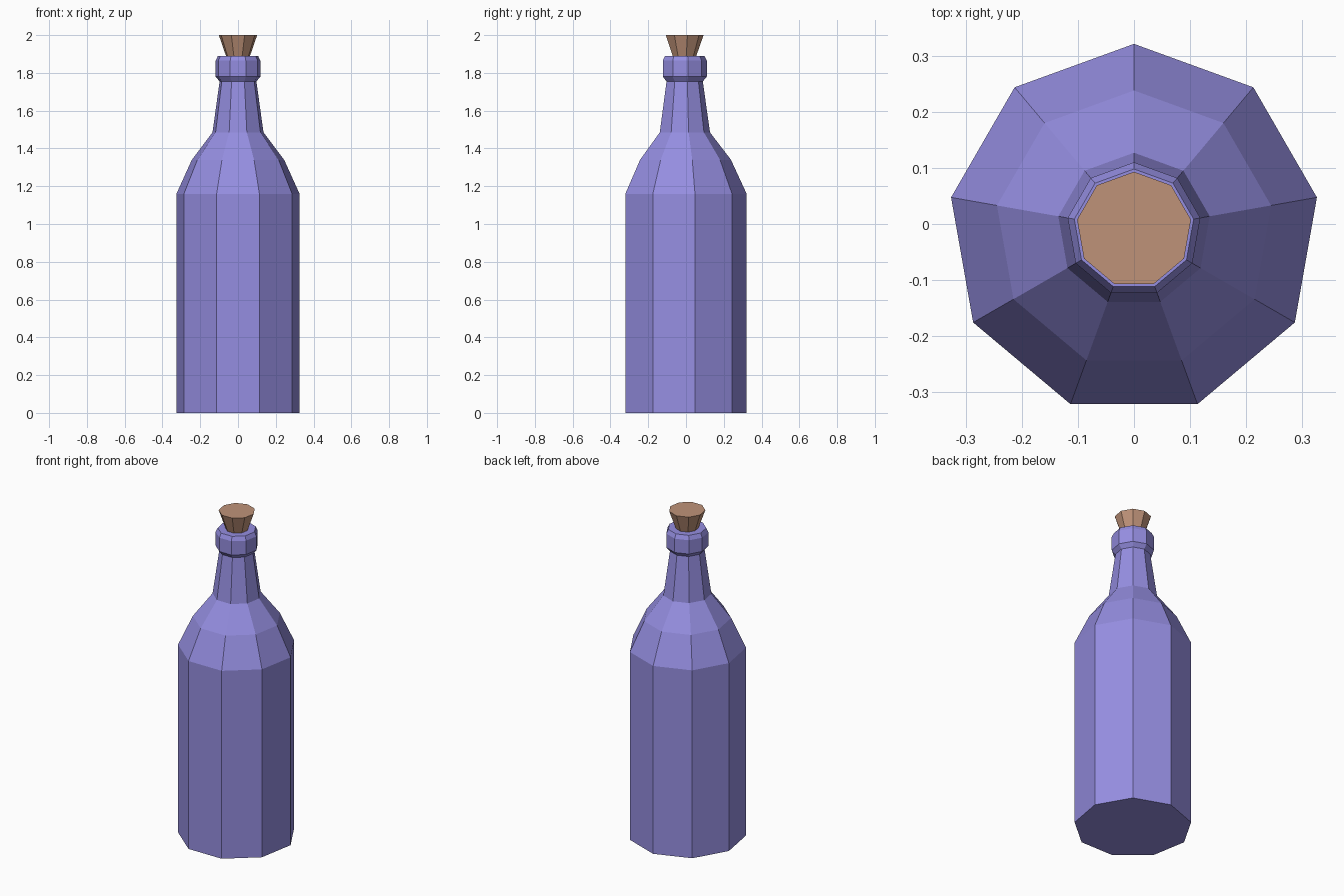
import bpy, bmesh
from math import pi, sin, cos

if "Cube" in bpy.data.objects:
    bpy.data.objects.remove(bpy.data.objects["Cube"])

SIDES = 9
CENTRE_Y = -0.01  # an odd-sided ring is off-centre in its own bounds


def material(name, color):
    mat = bpy.data.materials.new(name)
    mat.diffuse_color = color
    mat.use_nodes = True
    mat.node_tree.nodes["Principled BSDF"].inputs["Base Color"].default_value = mat.diffuse_color
    return mat


def lathe(name, profile, mat):
    """Stack nine-sided rings of (radius, height), capped at both ends."""
    bm = bmesh.new()
    angles = [pi / 2 + 2 * pi * i / SIDES for i in range(SIDES)]
    rings = [[bm.verts.new((r * cos(a), r * sin(a) + CENTRE_Y, z)) for a in angles]
             for r, z in profile]
    for low, high in zip(rings, rings[1:]):
        for i in range(SIDES):
            j = (i + 1) % SIDES
            bm.faces.new((low[i], low[j], high[j], high[i]))
    bm.faces.new(rings[0][::-1])
    bm.faces.new(rings[-1])
    mesh = bpy.data.meshes.new(name)
    bm.to_mesh(mesh)
    bm.free()
    mesh.materials.append(mat)
    obj = bpy.data.objects.new(name, mesh)
    bpy.context.collection.objects.link(obj)
    return obj


glass = material("glass", (0.30, 0.27, 0.75, 1))
cork = material("cork", (0.52, 0.29, 0.19, 1))

# Body, two-step shoulder, tapered neck and bevelled lip
lathe("bottle", [(0.331, 0), (0.331, 1.16), (0.248, 1.34), (0.137, 1.485),
                 (0.099, 1.755), (0.12, 1.78), (0.12, 1.865), (0.108, 1.89)], glass)

# Tapered stopper, seated slightly into the lip
lathe("stopper", [(0.061, 1.88), (0.103, 2.0)], cork)
